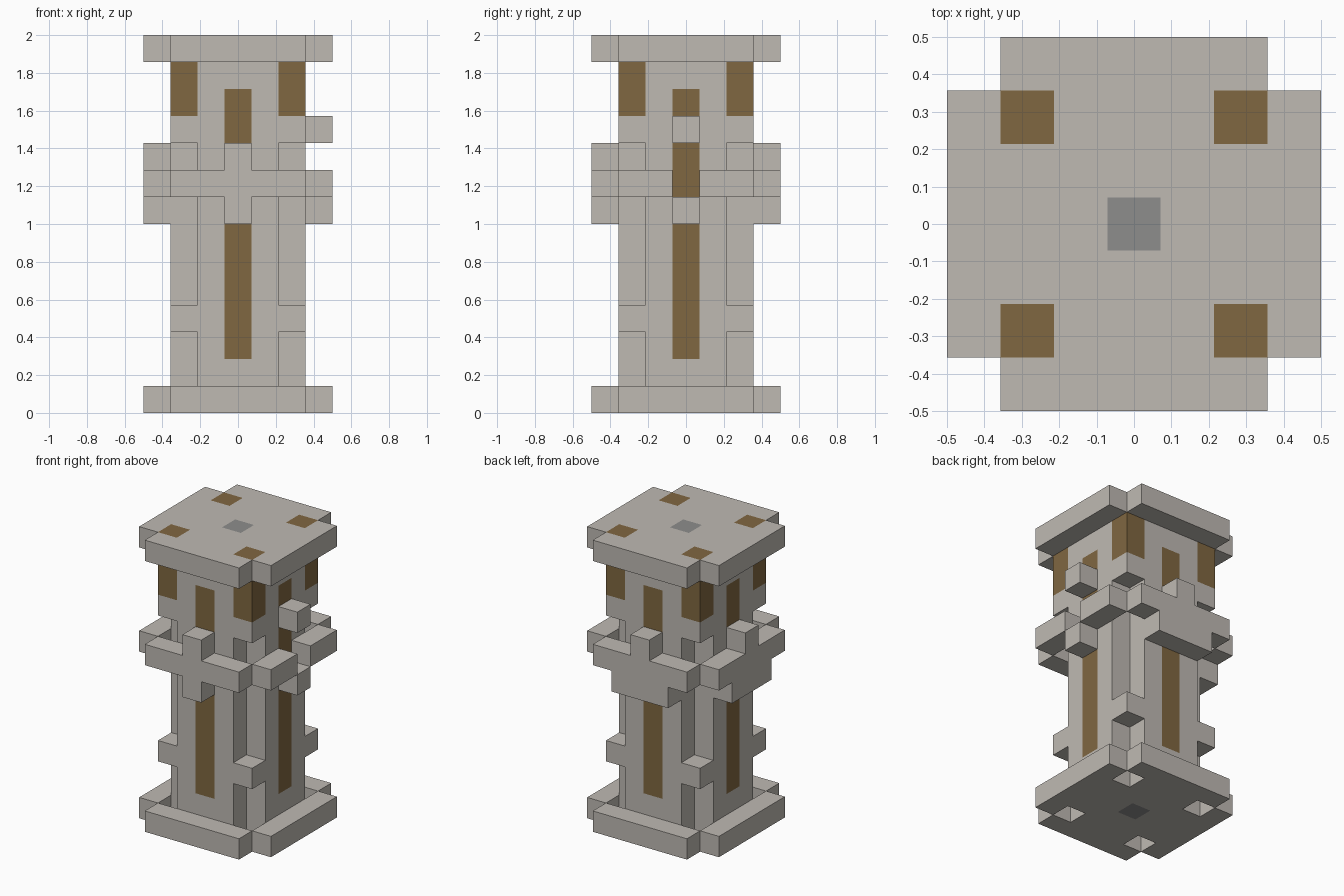
import bpy
import bmesh
import math
from itertools import product
from mathutils import Vector

if "Cube" in bpy.data.objects:
    bpy.data.objects.remove(bpy.data.objects["Cube"], do_unlink=True)

UNIT = 2 / 14          # edge length of one building block
LAST = 6               # last block index across the plan
MID = 3


def material(name, rgb):
    m = bpy.data.materials.new(name)
    m.use_nodes = True
    m.diffuse_color = (*rgb, 1)
    bsdf = m.node_tree.nodes["Principled BSDF"]
    bsdf.inputs["Base Color"].default_value = (*rgb, 1)
    bsdf.inputs["Roughness"].default_value = 0.9
    return m


stone = material("pale stone", (0.52, 0.49, 0.45))
wood = material("brown wood", (0.216, 0.136, 0.053))
iron = material("grey core", (0.27, 0.27, 0.265))

parts = {}             # part name -> material
blocks = {}            # block position -> part name


def fill(name, mat, xs, ys, zs):
    """Give a box of blocks to a part, taking them from earlier parts."""
    parts[name] = mat
    for cell in product(xs, ys, zs):
        blocks[cell] = name


def carve(xs, ys, zs):
    for cell in product(xs, ys, zs):
        blocks.pop(cell, None)


def span(a, b):
    return range(a, b + 1)


def turned(u, depth, side):
    """Plan position of a block u along a side, depth in from its face."""
    return {"front": (u, depth), "back": (u, LAST - depth),
            "left": (LAST - depth, u), "right": (depth, u)}[side]


# Base and capital: square slabs with their corners cut out
for name, z in (("base_slab", 0), ("top_slab", 13)):
    fill(name, stone, span(0, LAST), span(0, LAST), [z])
    carve((0, LAST), (0, LAST), [z])

# Shaft with recessed corners, corner studs and wooden corner posts
fill("shaft", stone, span(1, 5), span(1, 5), span(1, 12))
carve((1, 5), (1, 5), span(0, 9))
fill("corner_studs", stone, (1, 5), (1, 5), [3])
fill("corner_posts", wood, (1, 5), (1, 5), span(11, 13))

# Central core
fill("core", iron, [MID], [MID], span(0, 13))

# Wooden strip up the middle of each side
for side in ("front", "back", "left", "right"):
    x, y = turned(MID, 1, side)
    fill(side + "_strip", wood, [x], [y], span(2, 11))

# Raised bands: rows of (layer, positions along the side)
BANDS = {
    "front": ((7, [3]), (8, span(1, 5)), (9, [3])),
    "back": ((7, span(2, 4)), (8, span(1, 5)), (9, [3])),
    "right": ((7, span(2, 4)), (8, span(1, 5)), (9, [3])),
    "left": ((7, [3]), (8, (1, 2, 4, 5)), (10, [3])),
}
for side, rows in BANDS.items():
    for z, along in rows:
        for u in along:
            x, y = turned(u, 0, side)
            fill(side + "_band", stone, [x], [y], [z])


def build(name, mat):
    """Make the outer skin of one part and merge its flat faces."""
    bm = bmesh.new()
    for cell in [c for c, owner in blocks.items() if owner == name]:
        centre = Vector((cell[0] - MID, cell[1] - MID, cell[2] + 0.5))
        for axis, sign in product(range(3), (-1, 1)):
            beside = list(cell)
            beside[axis] += sign
            if tuple(beside) in blocks:
                continue
            normal, u, v = Vector(), Vector(), Vector()
            normal[axis] = sign / 2
            u[(axis + 1) % 3] = 0.5
            v[(axis + 2) % 3] = sign / 2
            corners = (-u - v, u - v, u + v, v - u)
            bm.faces.new([bm.verts.new((centre + normal + c) * UNIT)
                          for c in corners])
    bmesh.ops.remove_doubles(bm, verts=bm.verts, dist=UNIT / 100)
    bmesh.ops.dissolve_limit(bm, angle_limit=math.radians(1),
                             verts=bm.verts, edges=bm.edges)
    mesh = bpy.data.meshes.new(name)
    bm.to_mesh(mesh)
    bm.free()
    mesh.materials.append(mat)
    bpy.context.collection.objects.link(bpy.data.objects.new(name, mesh))


for part, mat in parts.items():
    build(part, mat)
